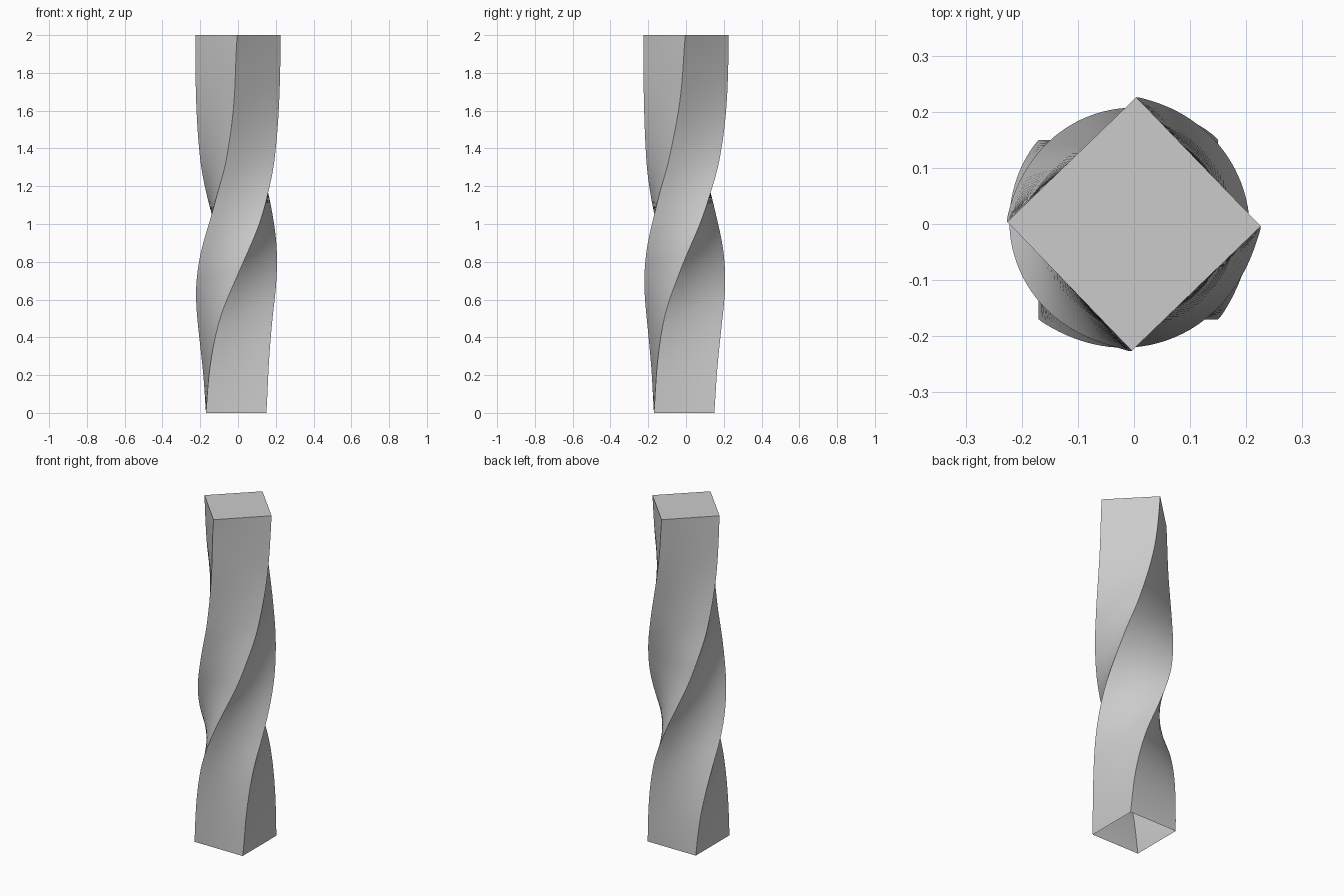
import bpy, bmesh, math

if "Cube" in bpy.data.objects:
    bpy.data.objects.remove(bpy.data.objects["Cube"])

HEIGHT = 2.0
LEVELS = 60      # rings up the column
PER_SIDE = 6     # segments along each side of the section

# Twist of the section by height: (z, degrees)
TWIST = [(0, 0), (.23, 6), (.41, 15), (.55, 26), (.72, 45), (.83, 58),
         (1.01, 80), (1.16, 95), (1.34, 111), (1.65, 127), (2, 134)]


def smooth(table, z):
    """Hermite interpolation through the table."""
    n = len(table)

    def slope(i):
        a, b = table[max(i - 1, 0)], table[min(i + 1, n - 1)]
        return (b[1] - a[1]) / (b[0] - a[0])
    for i in range(n - 1):
        (z0, v0), (z1, v1) = table[i], table[i + 1]
        if z <= z1 or i == n - 2:
            h = z1 - z0
            t = (z - z0) / h
            return ((2*t**3 - 3*t*t + 1) * v0 + (t**3 - 2*t*t + t) * h * slope(i)
                    + (3*t*t - 2*t**3) * v1 + (t**3 - t*t) * h * slope(i + 1))


def corners(z):
    """Four corners of the slightly kite-shaped, narrowing section."""
    bump = math.sin(math.pi * z / HEIGHT) ** 2
    radius = 0.226 - 0.015 * bump
    offset = -0.01 * (1 - z / HEIGHT)
    skew = (0, -12, 0, 11)
    pts = []
    for k in range(4):
        a = math.radians(225 + 90 * k + smooth(TWIST, z) + skew[k] * bump)
        pts.append((offset + radius * math.cos(a), offset + radius * math.sin(a)))
    return pts


# Twisted column shell, capped on top and open underneath
bm = bmesh.new()
rings = []
for i in range(LEVELS + 1):
    z = HEIGHT * i / LEVELS
    c = corners(z)
    ring = []
    for k in range(4):
        (x0, y0), (x1, y1) = c[k], c[(k + 1) % 4]
        for s in range(PER_SIDE):
            t = s / PER_SIDE
            ring.append(bm.verts.new((x0 + (x1 - x0) * t, y0 + (y1 - y0) * t, z)))
    rings.append(ring)
count = 4 * PER_SIDE
for low, high in zip(rings, rings[1:]):
    for j in range(count):
        n = (j + 1) % count
        bm.faces.new((low[j], low[n], high[n], high[j]))
bm.faces.new(rings[-1])

mesh = bpy.data.meshes.new("twisted_column")
bm.to_mesh(mesh)
bm.free()
column = bpy.data.objects.new("twisted_column", mesh)
bpy.context.collection.objects.link(column)

# Plain grey
grey = bpy.data.materials.new("light_grey")
grey.diffuse_color = (0.6, 0.6, 0.6, 1)
grey.use_nodes = True
grey.node_tree.nodes["Principled BSDF"].inputs["Base Color"].default_value = grey.diffuse_color
mesh.materials.append(grey)

bpy.context.view_layer.objects.active = column
column.select_set(True)
bpy.ops.object.shade_smooth_by_angle(angle=math.radians(35))
